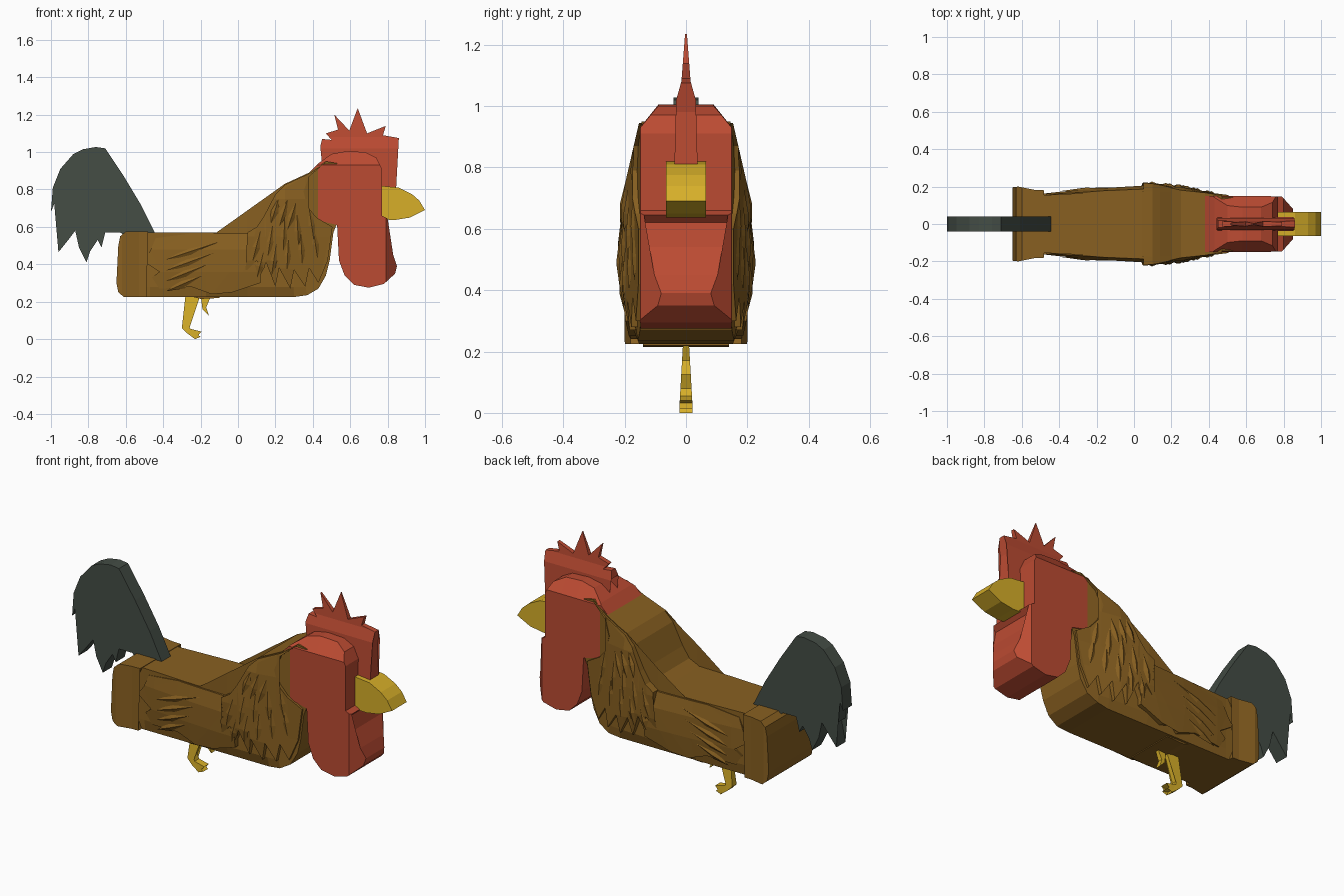
import bpy, bmesh, math
from mathutils import Vector


def material(name, rgb):
    m = bpy.data.materials.new(name)
    m.diffuse_color = (*rgb, 1)
    return m


BROWN = material("feather brown", (0.25, 0.118, 0.015))
RED = material("comb red", (0.50, 0.07, 0.032))
YELLOW = material("beak yellow", (0.68, 0.43, 0.022))
GREY = material("tail grey green", (0.058, 0.074, 0.06))


def lerp(t, *stops):
    """Piecewise linear lookup through (position, value) stops."""
    for (a, u), (b, v) in zip(stops, stops[1:]):
        if t <= b:
            return u + (v - u) * max(0, (t - a) / (b - a))
    return stops[-1][1]


def finish(bm, name, mat):
    bmesh.ops.recalc_face_normals(bm, faces=bm.faces)
    me = bpy.data.meshes.new(name)
    bm.to_mesh(me)
    bm.free()
    me.materials.append(mat)
    ob = bpy.data.objects.new(name, me)
    bpy.context.collection.objects.link(ob)
    return ob


def slab(name, profile, width, mat, xs=(), zs=()):
    """Side profile with thickness; cut at xs and zs so width(x, z) can shape it."""
    bm = bmesh.new()
    sides = [[bm.verts.new((x, s, z)) for x, z in profile] for s in (-1, 1)]
    caps = [bm.faces.new(side) for side in sides]
    n = len(profile)
    for i in range(n):
        j = (i + 1) % n
        bm.faces.new((sides[0][i], sides[0][j], sides[1][j], sides[1][i]))
    bmesh.ops.triangulate(bm, faces=caps)
    for co, no in [((x, 0, 0), (1, 0, 0)) for x in xs] + [((0, 0, z), (0, 0, 1)) for z in zs]:
        bmesh.ops.bisect_plane(bm, geom=bm.verts[:] + bm.edges[:] + bm.faces[:],
                               plane_co=co, plane_no=no)
    for v in bm.verts:
        v.co.y *= width(v.co.x, v.co.z)
    return finish(bm, name, mat)


# Body core
slab("body", [(-0.62, 0.25), (-0.6, 0.57), (0.04, 0.57), (0.1, 0.6), (0.14, 0.66), (0.2, 0.78),
              (0.25, 0.83), (0.38, 0.89), (0.47, 0.95), (0.53, 0.94), (0.53, 0.62), (0.51, 0.57),
              (0.49, 0.42), (0.47, 0.34), (0.43, 0.27), (0.37, 0.235), (0.3, 0.225), (-0.6, 0.225)],
     lambda x, z: min(lerp(x, (-0.47, 0.155), (-0.17, 0.17), (0.05, 0.175), (0.3, 0.165), (0.47, 0.145)),
                      lerp(z, (0.22, 0.15), (0.28, 0.18))),
     BROWN, (-0.47, -0.17, 0.05, 0.3, 0.45), (0.28,))

# Flared rump
slab("rump", [(-0.65, 0.3), (-0.64, 0.5), (-0.63, 0.55), (-0.6, 0.575), (-0.48, 0.575), (-0.52, 0.5),
              (-0.5, 0.42), (-0.53, 0.33), (-0.49, 0.225), (-0.61, 0.225), (-0.64, 0.25)],
     lambda x, z: lerp(x, (-0.66, 0.195), (-0.62, 0.2), (-0.53, 0.182), (-0.47, 0.18)),
     BROWN, (-0.62, -0.53))

# Folded wings with feathered ends
def wing_w(x, z):
    return lerp(x, (-0.5, 0.16), (-0.4, 0.172), (-0.17, 0.192), (0.05, 0.205)) * \
        lerp(z, (0.25, 0.93), (0.36, 1), (0.48, 1), (0.57, 0.92))


slab("wings", [(0.12, 0.565), (-0.25, 0.565), (-0.44, 0.54), (-0.47, 0.47), (-0.44, 0.41), (-0.51, 0.42),
               (-0.42, 0.36), (-0.46, 0.33), (-0.36, 0.31), (-0.42, 0.27), (-0.25, 0.28), (-0.14, 0.24),
               (-0.1, 0.27), (-0.03, 0.25), (0.12, 0.3)],
     wing_w, BROWN, (-0.4, -0.17), (0.36, 0.48))

# Neck cape with a pointed fringe
def cape_w(x, z):
    return min(lerp(x, (0.05, 0.224), (0.25, 0.202), (0.47, 0.155)),
               lerp(z, (0.25, 0.18), (0.42, 0.214), (0.55, 0.222), (0.75, 0.198), (0.95, 0.152)))


slab("neck_cape", [(0.47, 0.945), (0.38, 0.885), (0.25, 0.825), (0.2, 0.775), (0.14, 0.66), (0.1, 0.6),
                   (0.05, 0.57), (0.06, 0.48), (0.04, 0.36), (0.1, 0.42), (0.12, 0.34), (0.15, 0.41),
                   (0.2, 0.28), (0.22, 0.38), (0.28, 0.27), (0.3, 0.37), (0.36, 0.28), (0.38, 0.38),
                   (0.43, 0.3), (0.48, 0.42), (0.505, 0.6), (0.42, 0.65), (0.37, 0.71), (0.35, 0.79),
                   (0.38, 0.87)],
     cape_w, BROWN, (0.15, 0.25, 0.36), (0.42, 0.55, 0.75))


# Raised feathers on both sides: (root x, root z, length, lean, half width)
def feathers(name, items, surface, lift):
    bm = bmesh.new()
    for x, z, length, lean, half in items:
        d = Vector((math.sin(lean), -math.cos(lean)))
        p = Vector((-d.y, d.x))
        root = Vector((x, z))
        mid = root + d * length * 0.55
        pts = [(root, 0), (mid + p * half, -0.004), (root + d * length, 0.004), (mid - p * half, -0.004)]
        for s in (-1, 1):
            vs = [bm.verts.new((q.x, s * (surface(q.x, q.y) + h), q.y)) for q, h in pts]
            top = bm.verts.new((mid.x, s * (surface(mid.x, mid.y) + lift), mid.y))
            for i in range(4):
                bm.faces.new((vs[i], vs[(i + 1) % 4], top))
    finish(bm, name, BROWN)


feathers("cape_feathers",
         [(0.12 + 0.065 * i + 0.02 * r, 0.58 - 0.1 * r + 0.03 * i, 0.17, -0.25 + 0.1 * i, 0.026)
          for r in range(2) for i in range(5)]
         + [(0.22 + 0.045 * i, 0.76 - 0.015 * i, 0.15, -0.3, 0.022) for i in range(3)],
         cape_w, 0.009)
feathers("wing_feathers",
         [(-0.1 - 0.03 * i, 0.52 - 0.06 * i, 0.3 - 0.03 * i, -1.25 + 0.03 * i, 0.025) for i in range(4)],
         wing_w, 0.01)

# Head and wattle
def head_w(x, z):
    return min(lerp(x, (0.35, 0.16), (0.47, 0.15), (0.79, 0.148), (0.855, 0.075)),
               lerp(z, (0.62, 0.15), (0.93, 0.15), (1.0, 0.09)) if z > 0.65 else 0.15)


slab("head", [(0.34, 0.78), (0.37, 0.88), (0.43, 0.94), (0.5, 0.99), (0.58, 1.005), (0.68, 1.0),
              (0.74, 0.97), (0.77, 0.91), (0.77, 0.66), (0.8, 0.645), (0.775, 0.62), (0.79, 0.54),
              (0.83, 0.45), (0.85, 0.39), (0.84, 0.35), (0.78, 0.295), (0.7, 0.275), (0.62, 0.29),
              (0.57, 0.34), (0.54, 0.42), (0.53, 0.61), (0.45, 0.63), (0.38, 0.68), (0.35, 0.74)],
     head_w, RED, (0.47, 0.79), (0.65, 0.93))

# Serrated comb
slab("comb", [(0.45, 0.93), (0.5, 0.99), (0.44, 1.03), (0.45, 1.07), (0.5, 1.065), (0.47, 1.1),
              (0.535, 1.12), (0.515, 1.2), (0.595, 1.115), (0.64, 1.235), (0.69, 1.1), (0.79, 1.14),
              (0.775, 1.09), (0.86, 1.075), (0.84, 0.98), (0.845, 0.8), (0.7, 0.8)],
     lambda x, z: lerp(z, (0.8, 0.038), (1.02, 0.032), (1.08, 0.015), (1.235, 0.003)),
     RED, (), (1.02, 1.08))

# Beak
slab("beak", [(0.76, 0.82), (0.86, 0.81), (0.93, 0.775), (0.97, 0.74), (1.0, 0.69), (0.92, 0.65),
              (0.84, 0.637), (0.76, 0.64)], lambda x, z: 0.065, YELLOW)

# Tail plume
slab("tail", [(-0.44, 0.56), (-0.52, 0.72), (-0.61, 0.87), (-0.67, 0.96), (-0.71, 1.02), (-0.76, 1.027),
              (-0.83, 1.015), (-0.88, 0.99), (-0.95, 0.91), (-0.99, 0.81), (-1.0, 0.68), (-0.975, 0.74),
              (-0.96, 0.6), (-0.92, 0.66), (-0.96, 0.465), (-0.9, 0.54), (-0.87, 0.58), (-0.85, 0.49),
              (-0.81, 0.41), (-0.79, 0.47), (-0.75, 0.53), (-0.73, 0.49), (-0.71, 0.57), (-0.63, 0.57),
              (-0.6, 0.55)],
     lambda x, z: 0.04, GREY)

# Standing leg with clawed foot, and the raised foot
def leg_w(x, z):
    return lerp(z, (0.03, 0.021), (0.24, 0.009))


slab("standing_leg", [(-0.28, 0.24), (-0.3, 0.06), (-0.27, 0.03), (-0.23, 0.0), (-0.24, 0.022),
                      (-0.2, 0.012), (-0.225, 0.032), (-0.195, 0.04), (-0.255, 0.055), (-0.265, 0.08),
                      (-0.2, 0.24)], leg_w, YELLOW)
slab("raised_foot", [(-0.2, 0.24), (-0.19, 0.16), (-0.155, 0.125), (-0.17, 0.17), (-0.14, 0.24)],
     leg_w, YELLOW)
# Thigh plumage above the legs
slab("thigh", [(-0.28, 0.235), (-0.2, 0.215), (-0.1, 0.22), (-0.1, 0.3), (-0.28, 0.3)],
     lambda x, z: 0.14, BROWN)
